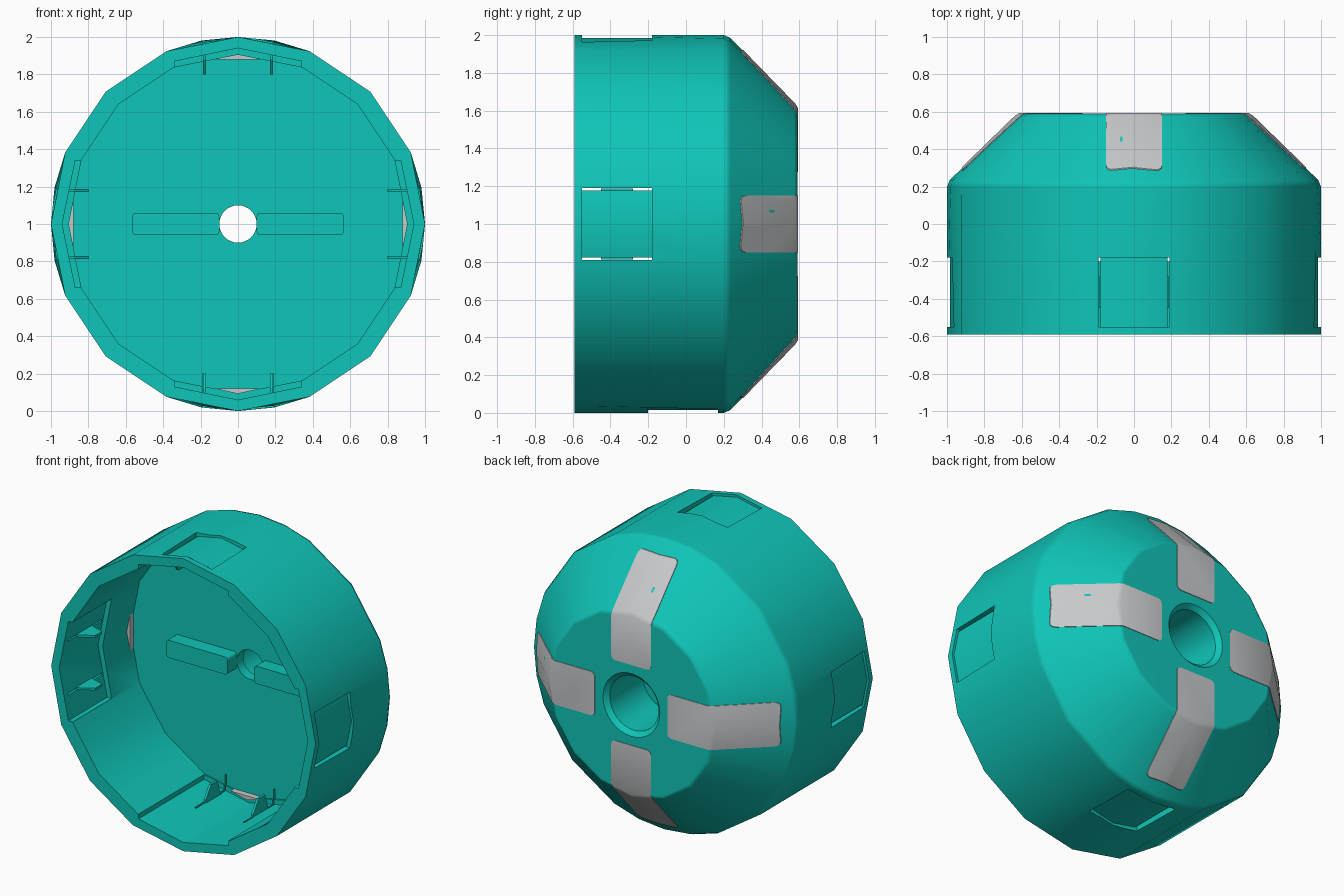
import bpy, bmesh, math
from mathutils import Matrix

if "Cube" in bpy.data.objects:
    bpy.data.objects.remove(bpy.data.objects["Cube"], do_unlink=True)


def make_material(name, rgb):
    mat = bpy.data.materials.new(name)
    mat.use_nodes = True
    mat.diffuse_color = (*rgb, 1)
    mat.node_tree.nodes["Principled BSDF"].inputs["Base Color"].default_value = (*rgb, 1)
    return mat


TEAL = make_material("teal", (0.005, 0.56, 0.48))
SILVER = make_material("silver", (0.58, 0.59, 0.6))


def finish_mesh(name, bm, mat, turn=0):
    """Turn a part about the y axis in quarter turns and lift it to the hub centre."""
    bmesh.ops.recalc_face_normals(bm, faces=bm.faces)
    bm.transform(Matrix.Translation((0, 0, 1)) @ Matrix.Rotation(turn * math.pi / 2, 4, 'Y'))
    mesh = bpy.data.meshes.new(name)
    bm.to_mesh(mesh)
    bm.free()
    mesh.materials.append(mat)
    obj = bpy.data.objects.new(name, mesh)
    bpy.context.collection.objects.link(obj)
    return obj


def loft(name, profile, mat, faceted=False, sides=32):
    """Rings of (radius, y) joined into a closed solid around the y axis."""
    bm = bmesh.new()
    rings = []
    for r, y in profile:
        ring = []
        for i in range(sides):
            a = 2 * math.pi * i / sides
            # sixteen flat sides, swelling by the clips at the shoulder
            bulge = i % 8 in (1, 7) and r > 0.97 and y > 0
            k = math.cos(math.pi / 16) if faceted and i % 2 and not bulge else 1
            ring.append(bm.verts.new((r * k * math.sin(a), y, r * k * math.cos(a))))
        rings.append(ring)
    for a, b in zip(rings, rings[1:]):
        for i in range(sides):
            j = (i + 1) % sides
            bm.faces.new((a[i], a[j], b[j], b[i]))
    bm.faces.new(rings[0])
    bm.faces.new(rings[-1])
    return finish_mesh(name, bm, mat)


def prism(name, outline, y0, y1, mat, turn=0):
    """Outline of (x, radial) points extruded along y."""
    bm = bmesh.new()
    ends = [[bm.verts.new((x, y, r)) for x, r in outline] for y in (y0, y1)]
    bm.faces.new(ends[0])
    bm.faces.new(ends[1])
    n = len(outline)
    for i in range(n):
        j = (i + 1) % n
        bm.faces.new((ends[0][i], ends[0][j], ends[1][j], ends[1][i]))
    return finish_mesh(name, bm, mat, turn)


def rounded(x0, x1, r0, r1, rad):
    """Rounded rectangle outline."""
    pts = []
    for q, (cx, cr) in enumerate(((x1 - rad, r1 - rad), (x0 + rad, r1 - rad),
                                  (x0 + rad, r0 + rad), (x1 - rad, r0 + rad))):
        for s in range(4):
            a = math.pi / 2 * (q + s / 3)
            pts.append((cx + rad * math.cos(a), cr + rad * math.sin(a)))
    return pts


def boolean(obj, other, operation='DIFFERENCE', keep=False):
    mod = obj.modifiers.new("cut", 'BOOLEAN')
    mod.operation = operation
    mod.solver = 'EXACT'
    mod.object = other
    bpy.context.view_layer.objects.active = obj
    bpy.ops.object.modifier_apply(modifier=mod.name)
    if not keep:
        bpy.data.objects.remove(other, do_unlink=True)


def smooth(obj):
    bpy.ops.object.select_all(action='DESELECT')
    obj.select_set(True)
    bpy.context.view_layer.objects.active = obj
    bpy.ops.object.shade_smooth_by_angle(angle=math.radians(32))


# Open drum with a chamfered back
OUTER = [(1, -0.59), (1, 0.2), (0.985, 0.235), (0.635, 0.575), (0.61, 0.59)]
housing = loft("housing", [(0.905, 0.13), (0.905, -0.59)] + OUTER, TEAL, True)
skin = loft("skin_helper", [(r + 0.002, y + 0.004) for r, y in OUTER], SILVER, True)
skin.hide_render = True

# Stepped centre hole
boolean(housing, loft("hole_cutter", [(0.1, -0.2), (0.1, 0.2), (0.185, 0.2), (0.185, 0.56),
                                      (0.217, 0.592), (0.217, 0.7)], TEAL))

for turn, side in enumerate(("top", "left", "bottom", "right")):
    low = side == "bottom"
    front = -0.2 if low else -0.55
    back = front + 0.37
    mid = (front + back) / 2

    # Inner pocket, open to the front
    pocket = [(-0.34, 0.75), (-0.34, 0.87), (0, 0.94), (0.34, 0.87), (0.34, 0.75)]
    boolean(housing, prism("pocket_cutter", pocket, -0.7, 0.12 if low else -0.17, TEAL, turn))

    # Sunken outer panel with a slit along each edge
    panel = [(-0.185, 0.947), (0, 0.985), (0.185, 0.947), (0.185, 1.1), (-0.185, 1.1)]
    boolean(housing, prism("panel_cutter", panel, front, back, TEAL, turn))
    for s in (-1, 1):
        slit = [(s * 0.178, 0.8), (s * 0.19, 0.8), (s * 0.19, 1.1), (s * 0.178, 1.1)]
        boolean(housing, prism("slit_cutter", slit, front, back, TEAL, turn))

        # Clip rib with a tapered tip
        bm = bmesh.new()
        shape = [(mid - 0.085, 0.93), (mid - 0.085, 0.88), (mid - 0.03, 0.8),
                 (mid + 0.04, 0.8), (mid + 0.06, 0.86), (mid + 0.085, 0.93)]
        face = bm.faces.new([bm.verts.new((s * 0.18 - 0.008, y, r)) for y, r in shape])
        grown = bmesh.ops.extrude_face_region(bm, geom=[face])["geom"]
        bmesh.ops.translate(bm, vec=(0.016, 0, 0),
                            verts=[v for v in grown if isinstance(v, bmesh.types.BMVert)])
        finish_mesh(f"{side}_clip_rib", bm, TEAL, turn)

    # Silver strip folded over the chamfer
    strip = prism(f"{side}_strip", rounded(-0.15, 0.15, 0.275, 0.92, 0.03), 0.25, 0.7, SILVER, turn)
    boolean(strip, skin, 'INTERSECT', keep=True)
    smooth(strip)

    # Silver tab end showing at the inner floor
    prism(f"{side}_tab_end", [(-0.12, 0.88), (0, 0.908), (0.12, 0.88)], 0.09, 0.14, SILVER, turn)

bpy.data.objects.remove(skin, do_unlink=True)
smooth(housing)
normals = housing.modifiers.new("weighted_normals", 'WEIGHTED_NORMAL')
normals.keep_sharp = True

# Raised bars on the inner floor
for s, side in ((1, "left"), (-1, "right")):
    x0, x1 = sorted((s * 0.1, s * 0.565))
    smooth(prism(f"{side}_floor_bar", rounded(x0, x1, -0.06, 0.06, 0.02), 0.03, 0.14, TEAL))
